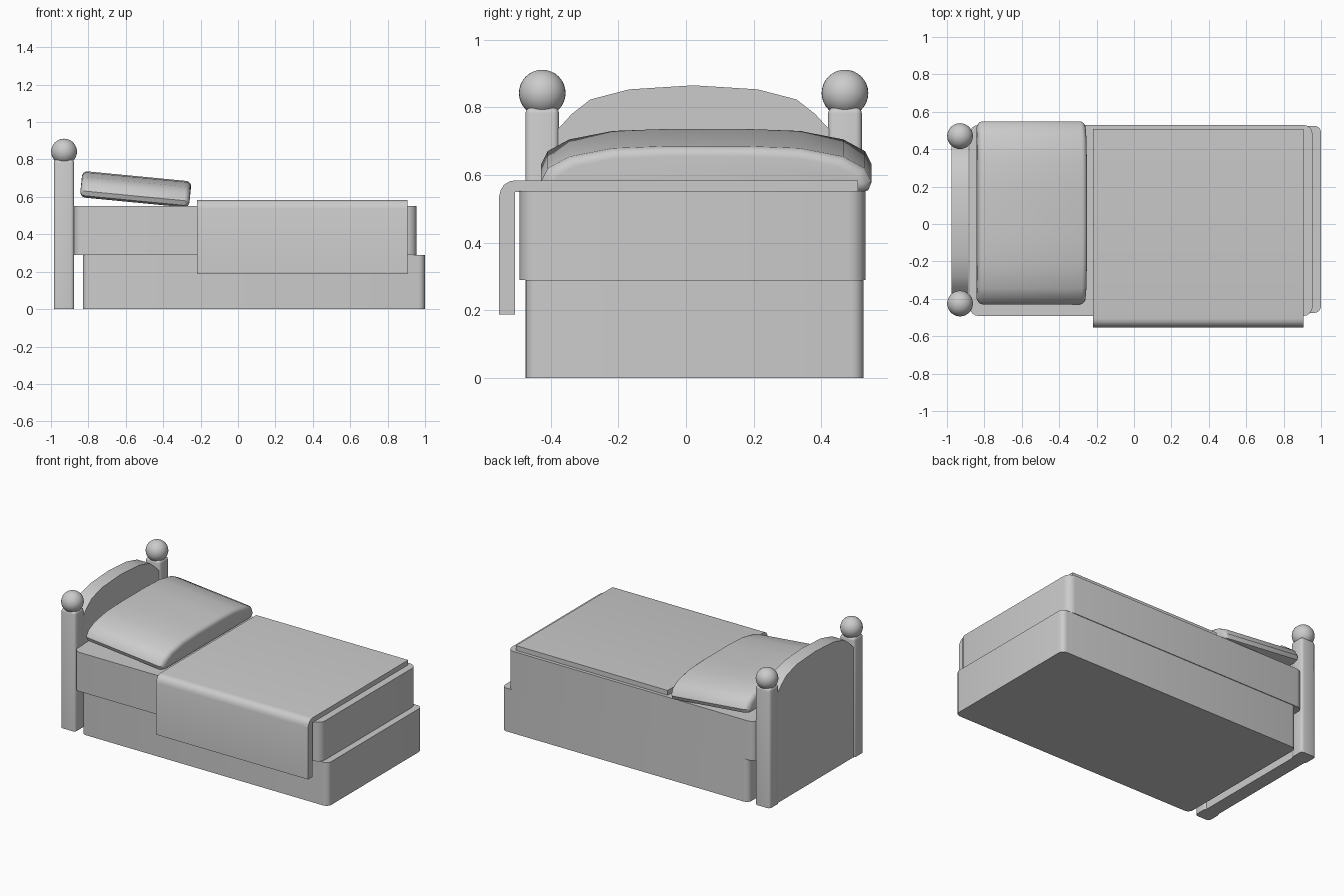
import bpy, bmesh, math
from mathutils import Matrix

if "Cube" in bpy.data.objects:
    bpy.data.objects.remove(bpy.data.objects["Cube"])


def finish(name, bm, smooth=True):
    bmesh.ops.recalc_face_normals(bm, faces=bm.faces)
    mesh = bpy.data.meshes.new(name)
    bm.to_mesh(mesh)
    bm.free()
    ob = bpy.data.objects.new(name, mesh)
    bpy.context.collection.objects.link(ob)
    if smooth:
        bpy.ops.object.select_all(action='DESELECT')
        ob.select_set(True)
        bpy.context.view_layer.objects.active = ob
        bpy.ops.object.shade_smooth_by_angle(angle=math.radians(35))
    return ob


def box(name, x, y, z, radius, segments=4, round_top=False):
    """Box with rounded vertical edges, optionally a rounded top too."""
    bm = bmesh.new()
    bmesh.ops.create_cube(bm, size=1)
    for v in bm.verts:
        v.co = [(lo + hi) / 2 + c * (hi - lo) for c, (lo, hi) in zip(v.co, (x, y, z))]
    edges = [e for e in bm.edges
             if abs(e.verts[0].co.z - e.verts[1].co.z) > 1e-4
             or (round_top and e.verts[0].co.z > z[1] - 1e-4)]
    bmesh.ops.bevel(bm, geom=edges, offset=radius, segments=segments,
                    profile=0.5, affect='EDGES')
    return finish(name, bm)


def extrude_yz(profile, x0, x1):
    """Closed yz profile extruded along x."""
    bm = bmesh.new()
    face = bm.faces.new([bm.verts.new((x0, y, z)) for y, z in profile])
    ext = bmesh.ops.extrude_face_region(bm, geom=[face])
    for v in ext['geom']:
        if isinstance(v, bmesh.types.BMVert):
            v.co.x = x1
    bmesh.ops.recalc_face_normals(bm, faces=bm.faces)
    return bm


def mirrored(half, centre):
    """Half profile (going inward) mirrored about y = centre."""
    return ([(centre - d, z) for d, z in half] +
            [(centre + d, z) for d, z in reversed(half) if d > 0])


# Base and mattress
box("bed_base", (-0.83, 1.0), (-0.475, 0.525), (0, 0.29), 0.035)
box("mattress", (-0.88, 0.955), (-0.492, 0.53), (0.29, 0.552), 0.05)

# Blanket folded over the front side
blanket = [(-0.553, 0.188), (-0.553, 0.535), (-0.548, 0.555), (-0.538, 0.571),
           (-0.522, 0.581), (-0.505, 0.584), (0.508, 0.584), (0.508, 0.55),
           (-0.505, 0.55), (-0.505, 0.188)]
finish("blanket", extrude_yz(blanket, -0.22, 0.907))

# Arched headboard panel
arch = [(0.44, 0), (0.44, 0.70), (0.392, 0.745), (0.36, 0.78), (0.305, 0.823),
        (0.19, 0.853), (0, 0.865)]
finish("headboard", extrude_yz(mirrored(arch, 0.022), -0.977, -0.884))

# Posts with ball tops
for side, y in (("front", -0.425), ("back", 0.47)):
    box(side + "_post", (-0.985, -0.876), (y - 0.05, y + 0.05), (0, 0.80),
        0.018, 3, round_top=True)
    bm = bmesh.new()
    bmesh.ops.create_uvsphere(bm, u_segments=32, v_segments=16, radius=0.069,
                              matrix=Matrix.Translation((-0.93, y, 0.842)))
    finish(side + "_post_ball", bm)

# Pillow: domed section, softened edges, leaning against the headboard
dome = [(0.45, -0.07), (0.485, -0.06), (0.495, -0.035), (0.475, 0.005),
        (0.41, 0.04), (0.28, 0.065), (0.12, 0.071)]
bm = extrude_yz(mirrored(dome, 0), -0.293, 0.293)
rims = [e for e in bm.edges if abs(e.verts[0].co.x - e.verts[1].co.x) < 1e-4]
bmesh.ops.bevel(bm, geom=rims, offset=0.03, segments=4, profile=0.5,
                affect='EDGES', clamp_overlap=True)
# Pull in the end corners so the outline is rounded from above
for v in bm.verts:
    t = max(0, (abs(v.co.x) - 0.2) / 0.093)
    v.co.y *= 1 - 0.025 * t * t
pillow = finish("pillow", bm)
pillow.location = (-0.547, 0.06, 0.64)
pillow.rotation_euler = (0, math.radians(5.5), 0)
